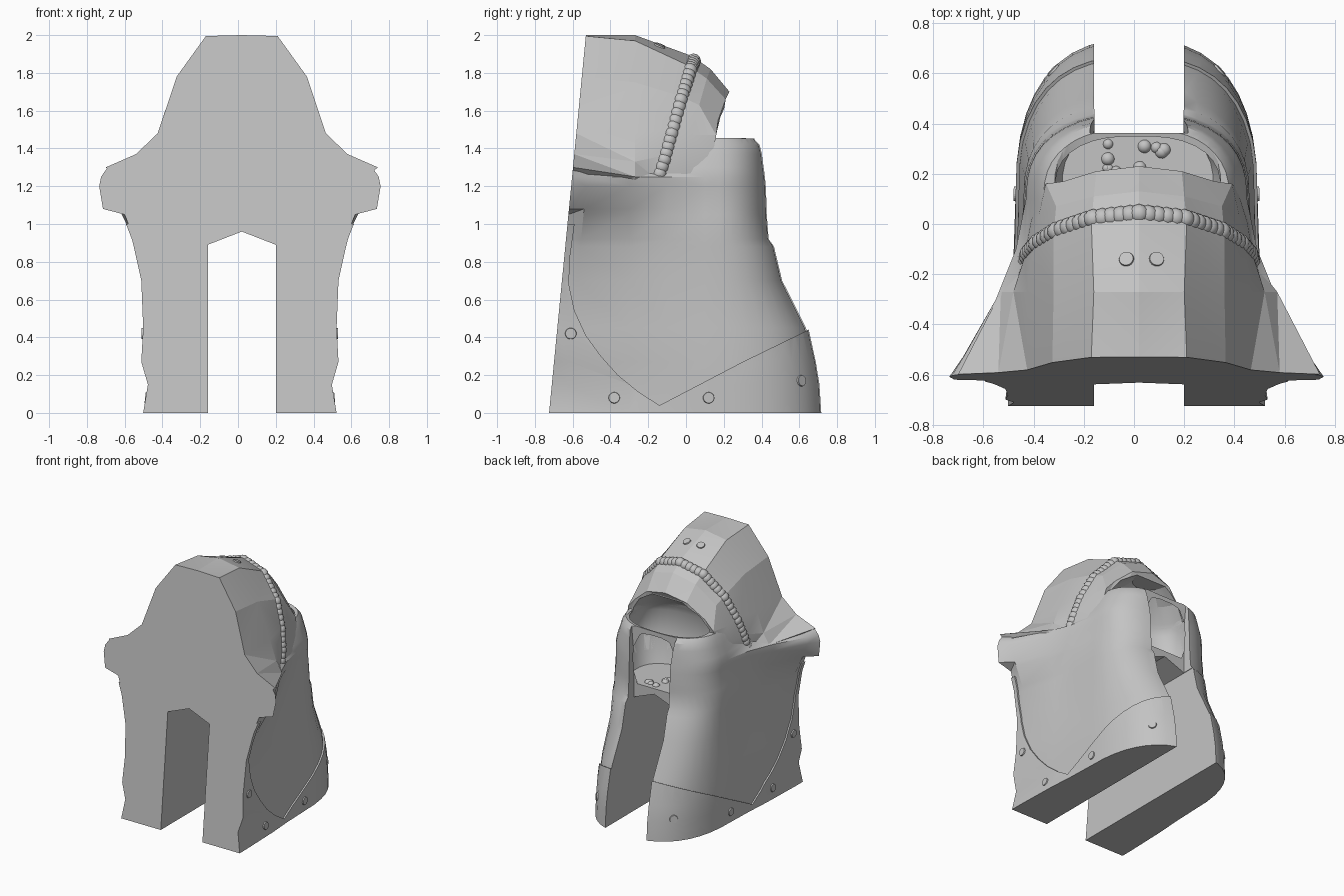
import bpy, bmesh, math, random
from mathutils import Vector
from mathutils.bvhtree import BVHTree

cube = bpy.data.objects.get("Cube")
if cube:
    bpy.data.objects.remove(cube, do_unlink=True)

grey = bpy.data.materials.new("plain grey")
grey.use_nodes = True
tone = (0.55, 0.55, 0.55, 1)
grey.diffuse_color = tone
for node in grey.node_tree.nodes:
    if node.type == 'BSDF_PRINCIPLED':
        node.inputs["Base Color"].default_value = tone


def to_object(name, bm):
    bmesh.ops.recalc_face_normals(bm, faces=bm.faces[:])
    mesh = bpy.data.meshes.new(name)
    bm.to_mesh(mesh)
    bm.free()
    mesh.materials.append(grey)
    obj = bpy.data.objects.new(name, mesh)
    bpy.context.collection.objects.link(obj)
    return obj


def loft(name, rings):
    """Closed solid through a list of closed rings."""
    bm = bmesh.new()
    rows = [[bm.verts.new(p) for p in ring] for ring in rings]
    for a, b in zip(rows, rows[1:]):
        for i in range(len(a)):
            j = (i + 1) % len(a)
            bm.faces.new((a[i], a[j], b[j], b[i]))
    bm.faces.new(rows[0])
    bm.faces.new(rows[-1])
    bmesh.ops.triangulate(bm, faces=bm.faces[:])
    return to_object(name, bm)


def volume(mesh):
    bm = bmesh.new()
    bm.from_mesh(mesh)
    size = bm.calc_volume()
    bm.free()
    return size


def boolean(obj, cutter, operation='DIFFERENCE'):
    """Cut with the first solver that gives a sensible volume."""
    before = volume(obj.data)
    for solver in ('EXACT', 'MANIFOLD', 'FLOAT'):
        mod = obj.modifiers.new("cut", 'BOOLEAN')
        mod.object, mod.operation, mod.solver = cutter, operation, solver
        bpy.context.view_layer.update()
        graph = bpy.context.evaluated_depsgraph_get()
        mesh = bpy.data.meshes.new_from_object(obj.evaluated_get(graph))
        obj.modifiers.clear()
        if .05 < volume(mesh) / before < .9999:
            obj.data = mesh
            return


def smooth(obj, degrees):
    bpy.ops.object.select_all(action='DESELECT')
    obj.select_set(True)
    bpy.context.view_layer.objects.active = obj
    bpy.ops.object.shade_smooth_by_angle(angle=math.radians(degrees))


def front_y(z):
    return -0.725 + 0.0975 * z


def mirror_ring(half, shift=0):
    """Half profile ending on the centre line, mirrored to a full ring."""
    left = [(-x + shift, y, z) for x, y, z in half[:-1]]
    right = [(x + shift, y, z) for x, y, z in half]
    return right + left[::-1]


def bulge(t, power=.8):
    """Squared-off quarter arc."""
    return max(0, math.cos(t)) ** power, max(0, math.sin(t)) ** power


# Lower body: height, front half width, just behind it, flank, waist, rear reach
LEVELS = [
    (0, .5, .5, .49, .47, .725), (.15, .475, .475, .475, .47, .715),
    (.27, .51, .5, .485, .47, .695), (.45, .5, .5, .48, .46, .655),
    (.7, .51, .505, .47, .45, .525), (.88, .55, .55, .475, .45, .48),
    (.92, .56, .56, .48, .45, .45), (1.05, .61, .625, .51, .445, .44),
    (1.08, .725, .64, .52, .44, .44), (1.2, .745, .69, .56, .44, .435),
    (1.25, .735, .685, .56, .44, .43), (1.3, .7, .6, .47, .43, .425),
    (1.37, .5, .46, .43, .405, .42), (1.42, .42, .41, .4, .39, .41),
    (1.455, .4, .4, .39, .37, .375)]


def body_ring(level, grow):
    z, front, near, flank, waist, reach = level
    half = [(front + grow, front_y(z), z), (near + grow, front_y(z) + .08, z),
            (flank + grow, -.3, z), ((flank + 2 * waist) / 3 + grow, -.1, z)]
    steps = 10
    for i in range(steps + 1):
        c, s = bulge(math.pi / 2 * i / steps)
        half.append(((waist + grow) * c if i < steps else 0,
                     .1 + (reach + grow - .1) * s, z))
    return mirror_ring(half, .01)


lower_body = loft("lower_body", [body_ring(v, 0) for v in LEVELS])
base_flange = loft("base_flange", [body_ring(v, .012) for v in LEVELS])

# Hood: front outline, middle, then the band leading to the rear rim
front = [(.5, 1.1), (.72, 1.3), (.56, 1.37), (.445, 1.48),
         (.345, 1.78), (.19, 1.995), (0, 2)]
middle = [(.45, 1.1), (.55, 1.25), (.5, 1.33), (.445, 1.48),
          (.34, 1.75), (.18, 1.97), (0, 2)]
band = [(.42, -.2, 1.1), (.47, -.17, 1.25), (.455, -.13, 1.36),
        (.42, -.09, 1.5), (.34, -.04, 1.68), (.19, .01, 1.84), (0, .03, 1.89)]
ridge = [(.42, 0, 1.1), (.44, 0, 1.25), (.43, .01, 1.36),
         (.4, .03, 1.47), (.33, .07, 1.63), (.18, .11, 1.77), (0, .13, 1.82)]
rim = [(.4, .12, 1.1), (.4, .13, 1.25), (.39, .14, 1.36),
       (.37, .16, 1.47), (.3, .17, 1.55), (.17, .21, 1.66), (0, .23, 1.7)]
halves = [[(x, front_y(z), z) for x, z in front],
          [(x, -.27, z) for x, z in middle], band, ridge, rim]
hood = loft("hood", [mirror_ring(h, .02) for h in halves])

# Cutters: leg slot, rear opening, hollow, flange outline
slot_outline = [(-.16, -.2), (-.16, .89), (.02, .96), (.2, .89), (.2, -.2)]
slot = loft("slot_cutter", [[(x, y, z) for x, z in slot_outline] for y in (-1, 1)])
gap_outline = [(-.156, .7), (.196, .7), (.198, 1.25), (.23, 1.6), (-.19, 1.6), (-.158, 1.25)]
gap = loft("gap_cutter", [[(x, y, z) for x, z in gap_outline] for y in (.363, 1.1)])


def oval(z, rx, y0, y1):
    ring, steps = [], 32
    for i in range(steps):
        a = math.tau * (i + .5) / steps
        c, s = bulge(math.acos(abs(math.cos(a))))
        ring.append((.015 + math.copysign(c, math.cos(a)) * rx,
                     (y0 + y1) / 2 + math.copysign(s, math.sin(a)) * (y1 - y0) / 2, z))
    return ring


hollow = loft("hollow_cutter", [oval(*v) for v in (
    (1.003, .3, -.05, .38), (1.21, .38, -.1, .39), (1.4, .35, -.1, .37),
    (1.445, .33, -.08, .35), (1.475, .33, -.07, .5), (1.57, .27, 0, .6),
    (1.65, .14, .07, .6))])
flange_outline = [(-.9, -.1), (.9, -.1), (.9, .57), (.67, .45), (.3, .27),
                  (-.14, .04), (-.25, .11), (-.36, .2), (-.45, .3), (-.53, .41),
                  (-.59, .54), (-.62, .68), (-.615, .82), (-.59, 1), (-.9, 1)]
outline = loft("outline_cutter", [[(x, y, z) for y, z in flange_outline] for x in (-1, 1)])

boolean(base_flange, outline, 'INTERSECT')
boolean(base_flange, slot)
for cutter in (hollow, slot, gap):
    boolean(lower_body, cutter)
boolean(hood, hollow)
for cutter in (slot, gap, hollow, outline):
    bpy.data.objects.remove(cutter, do_unlink=True)
smooth(lower_body, 30)
smooth(base_flange, 30)
smooth(hood, 12)

# Scalloped ridge where the hood meets the band
half = [Vector(b).lerp(Vector(r), .1) for b, r in zip(band[1:], ridge[1:])]
path = half + [Vector((-p.x, p.y, p.z)) for p in half[-2::-1]]
bm = bmesh.new()
for a, b in zip(path, path[1:]):
    count = max(2, round((b - a).length / .04))
    for i in range(count):
        spot = a.lerp(b, i / count)
        spot = Vector((spot.x * .96 + .02, spot.y, spot.z - .02))
        made = bmesh.ops.create_icosphere(bm, subdivisions=2, radius=.04)
        bmesh.ops.translate(bm, verts=made["verts"], vec=spot)
smooth(to_object("scalloped_ridge", bm), 60)

# Rough knobs on the floor of the hollow
random.seed(4)
bm = bmesh.new()
for i in range(14):
    made = bmesh.ops.create_icosphere(bm, subdivisions=2, radius=random.uniform(.015, .03))
    spot = (random.uniform(-.13, .17), random.uniform(.15, .33), .995)
    bmesh.ops.translate(bm, verts=made["verts"], vec=spot)
smooth(to_object("floor_knobs", bm), 60)


# Rivets set on the surface
def rivet(name, target, origin, direction):
    tree = BVHTree.FromPolygons([v.co for v in target.data.vertices],
                                [p.vertices[:] for p in target.data.polygons])
    hit, normal, _, _ = tree.ray_cast(Vector(origin), Vector(direction))
    bm = bmesh.new()
    bmesh.ops.create_cone(bm, cap_ends=True, segments=20, radius1=.032,
                          radius2=.028, depth=.016)
    obj = to_object(name, bm)
    obj.location = hit
    obj.rotation_euler = normal.to_track_quat('Z', 'Y').to_euler()


for side, word in ((1, "left"), (-1, "right")):
    for y, z in ((-.61, .42), (-.38, .08), (.12, .08), (.61, .17)):
        rivet("base_rivet_" + word, base_flange, (side * 2, y, z), (-side, 0, 0))
    rivet("hood_rivet_" + word, hood, (.03 + side * .06, -.14, 3), (0, 0, -1))
